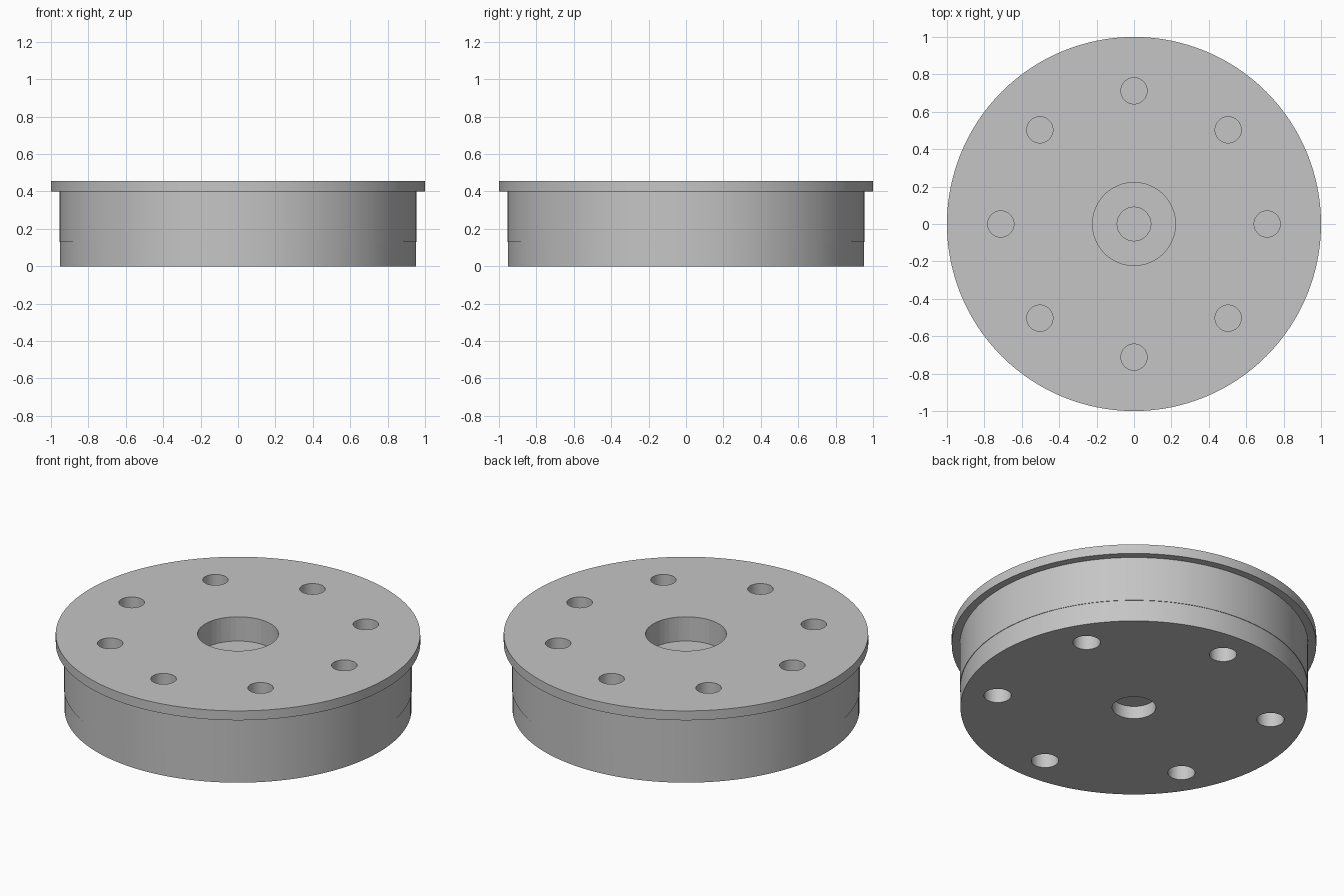
import bpy, bmesh
from math import cos, sin, radians, tau
from mathutils import Matrix, Vector

cube = bpy.data.objects.get("Cube")
if cube:
    bpy.data.objects.remove(cube, do_unlink=True)

TOP, FLANGE, SEAM = 0.457, 0.40, 0.13

# Single grey material
grey = bpy.data.materials.new("plain grey")
grey.use_nodes = True
colour = (0.56, 0.56, 0.56, 1)
grey.diffuse_color = colour
grey.node_tree.nodes["Principled BSDF"].inputs["Base Color"].default_value = colour


def add_object(name, bm):
    bmesh.ops.recalc_face_normals(bm, faces=bm.faces)
    mesh = bpy.data.meshes.new(name)
    bm.to_mesh(mesh)
    bm.free()
    mesh.materials.append(grey)
    obj = bpy.data.objects.new(name, mesh)
    bpy.context.collection.objects.link(obj)
    return obj


def lathe(name, profile, steps=128):
    """Spin an (r, z) profile about the z axis."""
    bm = bmesh.new()
    verts = [bm.verts.new((r, 0, z)) for r, z in profile]
    edges = [bm.edges.new(pair) for pair in zip(verts, verts[1:])]
    bmesh.ops.spin(bm, geom=verts + edges, cent=(0, 0, 0), axis=(0, 0, 1),
                   angle=tau, steps=steps)
    bmesh.ops.remove_doubles(bm, verts=bm.verts, dist=0.0005)
    return add_object(name, bm)


def drill(obj, holes):
    """Cut vertical holes given as (x, y, radius, bottom, top)."""
    bm = bmesh.new()
    for x, y, radius, low, high in holes:
        bmesh.ops.create_cone(bm, cap_ends=True, segments=48, radius1=radius,
                              radius2=radius, depth=high - low,
                              matrix=Matrix.Translation((x, y, (low + high) / 2)))
    cutter = add_object(obj.name + "_cutter", bm)
    cutter.hide_render = True
    mod = obj.modifiers.new("holes", "BOOLEAN")
    mod.operation, mod.solver, mod.object = "DIFFERENCE", "EXACT", cutter
    bpy.ops.object.select_all(action="DESELECT")
    bpy.context.view_layer.objects.active = obj
    obj.select_set(True)
    bpy.ops.object.modifier_apply(modifier=mod.name)
    bpy.data.objects.remove(cutter, do_unlink=True)
    bpy.ops.object.shade_smooth_by_angle(angle=radians(30))


def ring(count, distance, start, radius, low, high):
    angles = [radians(start) + tau * i / count for i in range(count)]
    return [(distance * cos(a), distance * sin(a), radius, low, high) for a in angles]


# Flanged upper body: eight blind holes and a stepped central bore
body = lathe("flanged_body", [(0, SEAM), (0.955, SEAM), (0.955, FLANGE),
                              (1, FLANGE), (1, TOP), (0, TOP)])
drill(body, ring(8, 0.712, 0, 0.07, 0.2, 0.6))
drill(body, [(0, 0, 0.222, 0.31, 0.6)])
drill(body, [(0, 0, 0.09, 0.2, 0.5)])

# Base plate: six bolt holes and a shallow central recess
base = lathe("base_plate", [(0, 0), (0.952, 0), (0.952, SEAM), (0, SEAM)])
drill(base, ring(6, 0.76, 30, 0.075, -0.1, 0.2) + [(0, 0, 0.12, -0.1, 0.077)])
